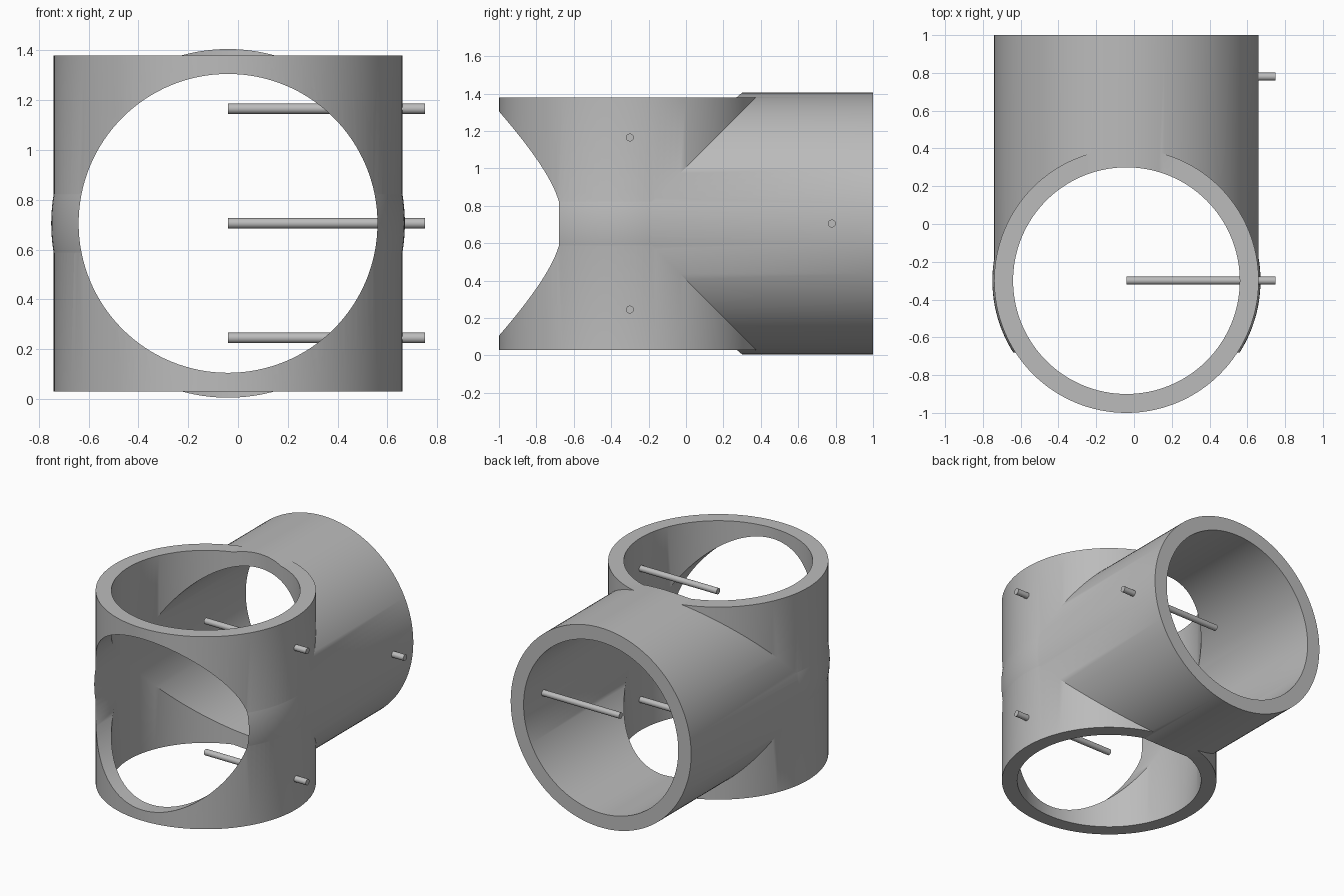
import bpy
import math
from mathutils import Vector

if "Cube" in bpy.data.objects:
    bpy.data.objects.remove(bpy.data.objects["Cube"], do_unlink=True)

grey = bpy.data.materials.new("plain_grey")
grey.use_nodes = True
colour = (0.5, 0.5, 0.5, 1)
grey.diffuse_color = colour
grey.node_tree.nodes["Principled BSDF"].inputs["Base Color"].default_value = colour

CENTRE = Vector((-0.04, -0.30, 0.705))
OUTER, BORE = 0.70, 0.60


def rod(name, start, end, radius, sides=128):
    """Cylinder between two points."""
    start, end = Vector(start), Vector(end)
    axis = end - start
    bpy.ops.mesh.primitive_cylinder_add(
        vertices=sides, radius=radius, depth=axis.length, location=(start + end) / 2,
        rotation=axis.to_track_quat("Z", "Y").to_euler())
    obj = bpy.context.object
    obj.name = name
    obj.data.materials.append(grey)
    return obj


def combine(target, other, operation):
    """Apply an exact boolean and discard the helper."""
    other.hide_render = True
    mod = target.modifiers.new(operation.lower(), "BOOLEAN")
    mod.operation = operation
    mod.solver = "EXACT"
    mod.object = other
    bpy.context.view_layer.objects.active = target
    bpy.ops.object.modifier_apply(modifier=mod.name)
    bpy.data.objects.remove(other, do_unlink=True)


def smooth(obj, degrees):
    bpy.ops.object.select_all(action="DESELECT")
    obj.select_set(True)
    bpy.context.view_layer.objects.active = obj
    bpy.ops.object.shade_smooth_by_angle(angle=math.radians(degrees))


# Outer body: upright pipe, rear branch and the ball that blends them
x, y, z = CENTRE
up, back = Vector((0, 0, 1)), Vector((0, 1, 0))
body = rod("pipe_tee", CENTRE - up * 0.675, CENTRE + up * 0.675, OUTER)
combine(body, rod("rear_branch", CENTRE, (x, 1, z), OUTER), "UNION")
bpy.ops.mesh.primitive_uv_sphere_add(
    segments=128, ring_count=96, radius=0.71, location=CENTRE)
joint_ball = bpy.context.object
joint_ball.data.materials.append(grey)
combine(body, joint_ball, "UNION")

# Bores run right through in both directions
combine(body, rod("upright_bore", CENTRE - up, CENTRE + up, BORE), "DIFFERENCE")
combine(body, rod("branch_bore", CENTRE - back, CENTRE + back * 1.6, BORE), "DIFFERENCE")
smooth(body, 30)

# Pins from each pipe axis out through the left wall
for name, py, pz in (("lower_pin", y, 0.245), ("upper_pin", y, 1.165),
                     ("branch_pin", 0.78, z)):
    smooth(rod(name, (x, py, pz), (0.75, py, pz), 0.021, 24), 30)
